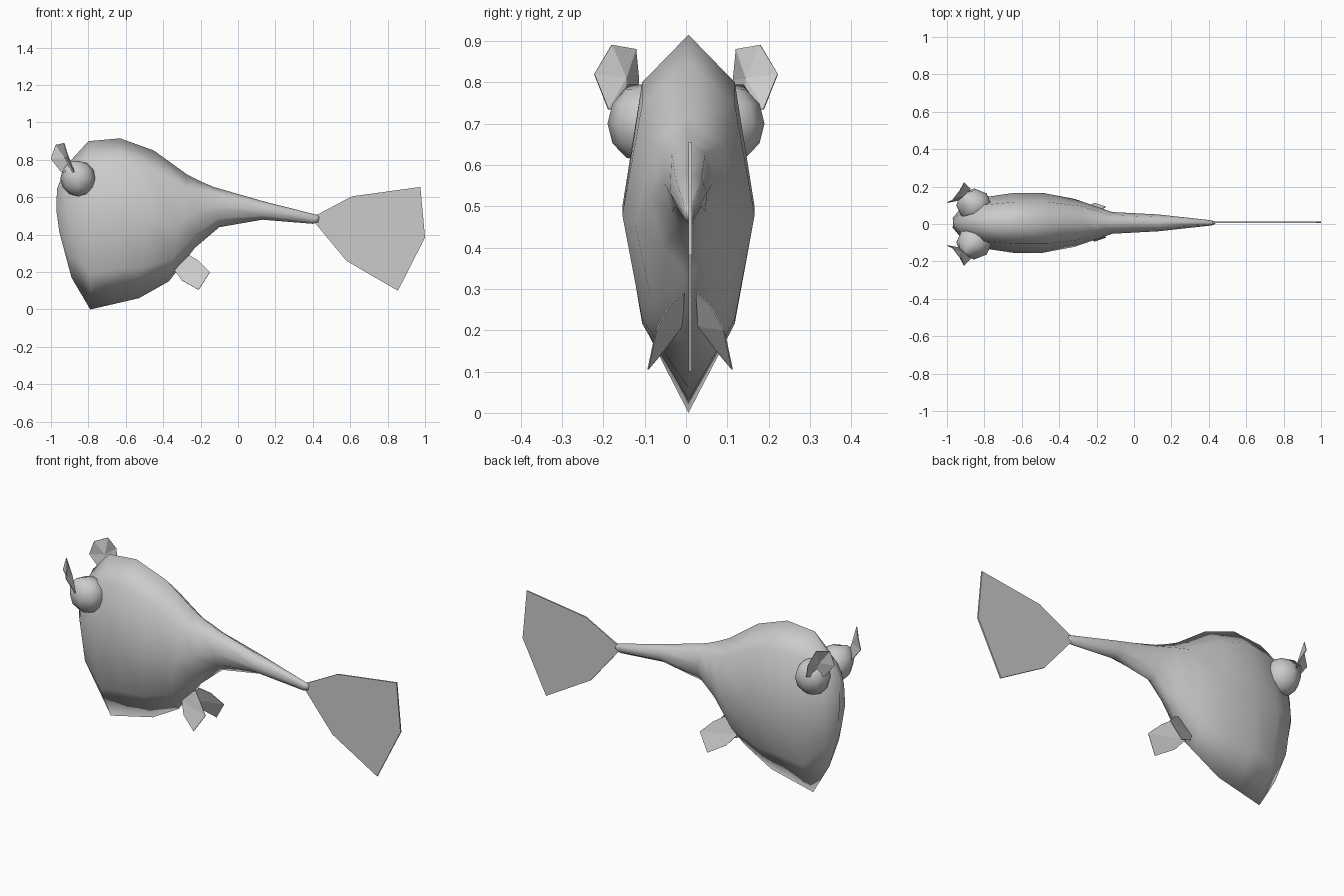
import bpy
import bmesh
from mathutils import Vector

cube = bpy.data.objects.get("Cube")
if cube:
    bpy.data.objects.remove(cube, do_unlink=True)

grey = bpy.data.materials.new("plain grey")
grey.use_nodes = True
colour = (0.6, 0.6, 0.6, 1)
grey.diffuse_color = colour
grey.node_tree.nodes["Principled BSDF"].inputs["Base Color"].default_value = colour


def make_object(name, verts, faces, smooth=False, thickness=0):
    """Mesh from points and faces, with outward normals and optional thickness."""
    mesh = bpy.data.meshes.new(name)
    bm = bmesh.new()
    points = [bm.verts.new(v) for v in verts]
    for face in faces:
        bm.faces.new([points[i] for i in face])
    bmesh.ops.recalc_face_normals(bm, faces=bm.faces)
    for face in bm.faces:
        face.smooth = smooth
    bm.to_mesh(mesh)
    bm.free()
    mesh.materials.append(grey)
    obj = bpy.data.objects.new(name, mesh)
    bpy.context.collection.objects.link(obj)
    if thickness:
        solid = obj.modifiers.new("thickness", "SOLIDIFY")
        solid.thickness = thickness
        solid.offset = 0
    return obj


def mirrored(points, side, centre=0):
    return [(x, centre + side * y, z) for x, y, z in points]


# Body: tall diamond rings lofted from face to tail tip
# (bottom x, bottom z, top x, top z, half width, forward bow)
rings = [
    (-0.93, 0.34, -0.95, 0.69, 0.025, 0.03),
    (-0.89, 0.17, -0.90, 0.79, 0.09, 0.02),
    (-0.79, 0.00, -0.80, 0.90, 0.138, 0),
    (-0.66, 0.03, -0.63, 0.915, 0.16, 0),
    (-0.53, 0.06, -0.45, 0.85, 0.16, 0),
    (-0.37, 0.15, -0.27, 0.72, 0.128, 0),
    (-0.23, 0.33, -0.20, 0.685, 0.092, 0),
    (-0.10, 0.44, -0.13, 0.655, 0.058, 0),
    (0.13, 0.48, 0.13, 0.58, 0.045, 0),
    (0.40, 0.458, 0.425, 0.505, 0.014, 0),
    (0.43, 0.468, 0.435, 0.495, 0.007, 0),
]
half = [(0, 0), (0.21, 0.7), (0.53, 1), (0.87, 0.7), (1, 0)]
section = half + [(t, -w) for t, w in half[3:0:-1]]
n = len(section)
verts = []
for xb, zb, xt, zt, width, bow in rings:
    for t, w in section:
        x = xb + (xt - xb) * t - bow * abs(w)
        verts.append((x, 0.006 + width * w, zb + (zt - zb) * t))
faces = [(r * n + i, r * n + (i + 1) % n, (r + 1) * n + (i + 1) % n, (r + 1) * n + i)
         for r in range(len(rings) - 1) for i in range(n)]
faces += [tuple(range(n)), tuple(range(len(verts) - n, len(verts)))]
make_object("body", verts, faces, smooth=True)

# Tail fin: one thin upright plate
tail = [(0.41, 0.50), (0.61, 0.605), (0.975, 0.655), (1.0, 0.385),
        (0.855, 0.10), (0.58, 0.26), (0.41, 0.465)]
make_object("tail_fin", [(x, 0.01, z) for x, z in tail],
            [tuple(range(len(tail)))], thickness=0.008)

# Paired parts
belly_fin = [(-0.26, 0.015, 0.29), (-0.21, 0.05, 0.26), (-0.15, 0.082, 0.20),
             (-0.21, 0.102, 0.105), (-0.30, 0.06, 0.155), (-0.34, 0.02, 0.21)]
# first point is the sunken centre of the cupped leaf
leaf = [(-0.925, 0.145, 0.81), (-1.0, 0.115, 0.805), (-0.975, 0.122, 0.88),
        (-0.93, 0.18, 0.89), (-0.908, 0.222, 0.82), (-0.875, 0.188, 0.735),
        (-0.90, 0.15, 0.73), (-0.945, 0.125, 0.735)]
for name, side in (("rear", 1), ("front", -1)):
    # Belly fin
    make_object(name + "_belly_fin", mirrored(belly_fin, side, 0.01),
                [(0, 1, 2, 5), (5, 2, 3, 4)], thickness=0.003)
    # Cupped leaf on the brow
    fan = [(0, i, i % 7 + 1) for i in range(1, 8)]
    make_object(name + "_brow_leaf", mirrored(leaf, side), fan, thickness=0.004)
    # Rounded brow bulge that carries the leaf
    bm = bmesh.new()
    bmesh.ops.create_uvsphere(bm, u_segments=8, v_segments=6, radius=1)
    tip = Vector((-0.908, side * 0.155, 0.75))
    for v in bm.verts:
        v.co = Vector((-0.855 + 0.095 * v.co.x, side * 0.1 + 0.09 * v.co.y,
                       0.70 + 0.095 * v.co.z))
        if (v.co - tip).length < 0.045:
            v.co += Vector((-0.012, side * 0.008, 0.012))
    bulge = make_object(name + "_brow_bulge", [], [])
    for face in bm.faces:
        face.smooth = True
    bm.to_mesh(bulge.data)
    bm.free()
